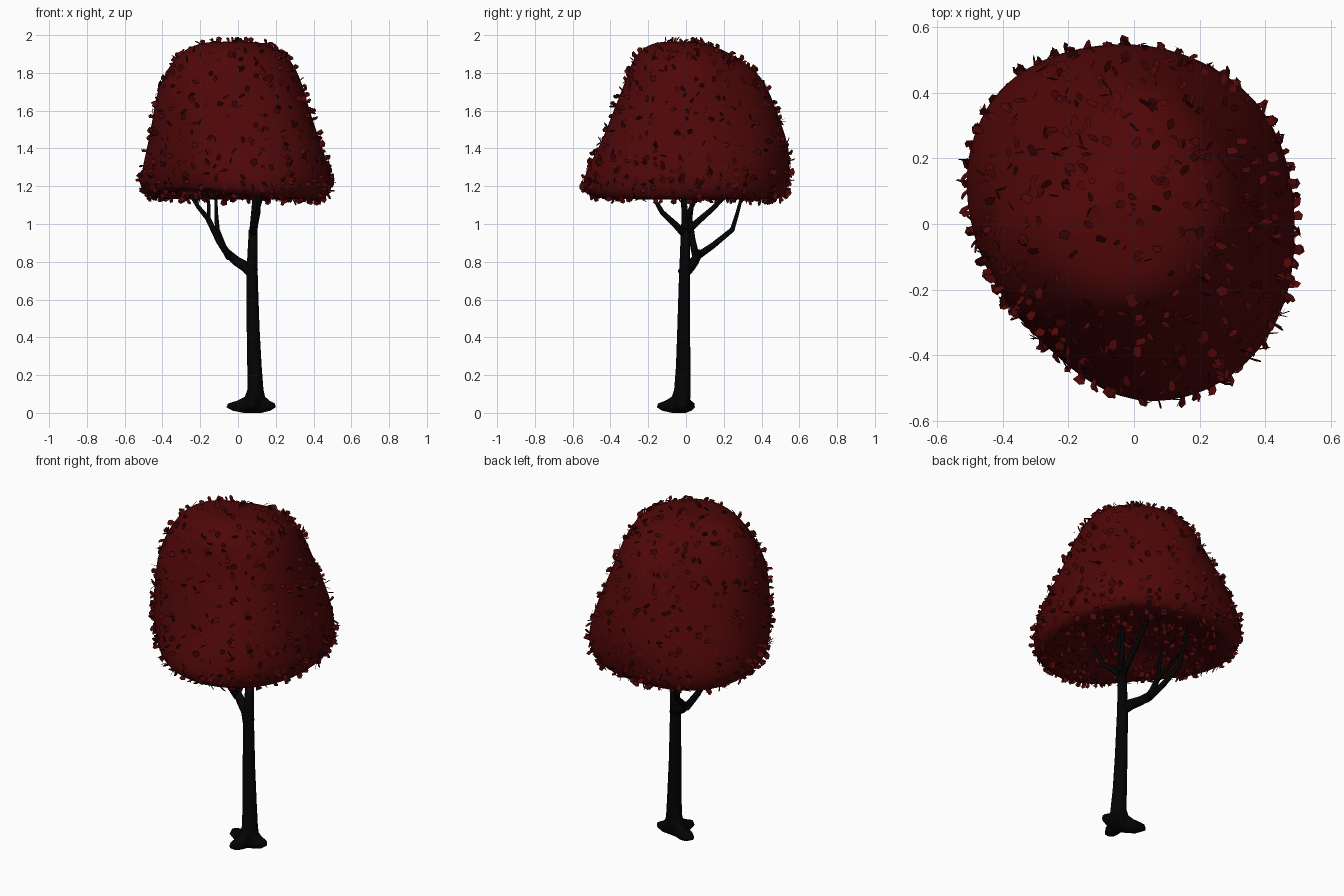
import bpy, bmesh, math, random
from mathutils import Vector

random.seed(4)
if "Cube" in bpy.data.objects:
    bpy.data.objects.remove(bpy.data.objects["Cube"])


def material(name, rgb):
    m = bpy.data.materials.new(name)
    m.use_nodes = True
    m.diffuse_color = (*rgb, 1)
    bsdf = m.node_tree.nodes["Principled BSDF"]
    bsdf.inputs["Base Color"].default_value = (*rgb, 1)
    bsdf.inputs["Roughness"].default_value = 0.9
    return m


bark = material("dark bark", (0.001, 0.001, 0.001))
foliage = material("deep red foliage", (0.077, 0.002, 0.0023))


def finish(bm, name, mat, smooth=True):
    mesh = bpy.data.meshes.new(name)
    bm.to_mesh(mesh)
    bm.free()
    mesh.materials.append(mat)
    obj = bpy.data.objects.new(name, mesh)
    bpy.context.collection.objects.link(obj)
    for p in mesh.polygons:
        p.use_smooth = smooth
    return obj


def loft(rings, name, mat):
    """Skin a stack of equal rings and close both ends."""
    bm = bmesh.new()
    loops = [[bm.verts.new(p) for p in ring] for ring in rings]
    n = len(loops[0])
    for a, b in zip(loops, loops[1:]):
        for i in range(n):
            j = (i + 1) % n
            bm.faces.new((a[i], a[j], b[j], b[i]))
    for loop in (loops[0], loops[-1]):
        centre = bm.verts.new(sum((v.co for v in loop), Vector()) / n)
        for i in range(n):
            bm.faces.new((loop[i], loop[(i + 1) % n], centre))
    bmesh.ops.recalc_face_normals(bm, faces=bm.faces)
    return finish(bm, name, mat)


def branch(name, points, r0, r1, sides=7):
    """Tapered limb along a path."""
    pts = [Vector(p) for p in points]
    rings = []
    for k, p in enumerate(pts):
        t = (pts[min(k + 1, len(pts) - 1)] - pts[max(k - 1, 0)]).normalized()
        u = t.cross(Vector((0.3, 1, 0))).normalized()
        w = t.cross(u)
        r = r0 + (r1 - r0) * k / (len(pts) - 1)
        rings.append([p + r * (u * math.cos(a) + w * math.sin(a))
                      for a in (i * math.tau / sides for i in range(sides))])
    return loft(rings, name, bark)


# Trunk with three flat roots: height, centre x, centre y, radius, root spread
trunk_rows = [(0.0, 0.08, -0.03, 0.02, 0.3), (0.012, 0.08, -0.03, 0.035, 0.75),
              (0.03, 0.08, -0.03, 0.042, 1), (0.05, 0.082, -0.028, 0.045, 0.9),
              (0.065, 0.086, -0.025, 0.046, 0.45), (0.085, 0.09, -0.022, 0.046, 0.1),
              (0.12, 0.092, -0.02, 0.043, 0),
              (0.25, 0.087, -0.015, 0.038, 0), (0.45, 0.08, -0.012, 0.034, 0),
              (0.7, 0.075, -0.008, 0.03, 0), (0.82, 0.076, -0.006, 0.027, 0),
              (0.97, 0.08, -0.004, 0.023, 0)]
roots = [(0.1, 0.08), (2.74, 0.11), (-1.73, 0.085)]


def root_reach(a):
    return sum(length * max(0, math.cos(a - d)) ** 8 for d, length in roots)


SIDES = 36
rings = []
for z, cx, cy, r, spread in trunk_rows:
    ring = []
    for i in range(SIDES):
        a = i * math.tau / SIDES
        d = r + spread * root_reach(a)
        ring.append((cx + d * math.cos(a), cy + d * math.sin(a), z))
    rings.append(ring)
loft(rings, "trunk", bark)

# Side limb with its twigs
branch("side_limb", [(0.08, -0.015, 0.74), (0.04, 0.02, 0.775), (-0.01, 0.045, 0.805),
                     (-0.06, 0.07, 0.85)], 0.034, 0.021)
branch("side_twig_outer", [(-0.04, 0.055, 0.82), (-0.1, 0.035, 0.91), (-0.16, 0.02, 1.03),
                           (-0.21, 0.03, 1.09), (-0.28, 0.04, 1.2)], 0.021, 0.008)
branch("side_twig_outer_fork", [(-0.155, 0.02, 1.01), (-0.155, 0.03, 1.1),
                                (-0.17, 0.04, 1.22)], 0.011, 0.007)
branch("side_twig_back", [(-0.05, 0.06, 0.83), (-0.08, 0.14, 0.885), (-0.11, 0.245, 0.97),
                          (-0.115, 0.27, 1.05), (-0.12, 0.31, 1.2)], 0.02, 0.007)

# Crown limbs above the trunk
branch("leader", [(0.08, -0.004, 0.94), (0.085, -0.005, 1.03), (0.09, -0.01, 1.12),
                  (0.08, -0.01, 1.25)], 0.023, 0.012)
branch("front_limb", [(0.08, -0.004, 0.94), (0.09, -0.06, 1.0), (0.105, -0.125, 1.06),
                      (0.11, -0.16, 1.12), (0.13, -0.2, 1.23)], 0.02, 0.008)
branch("back_limb", [(0.08, -0.004, 0.95), (0.085, 0.06, 1.01), (0.095, 0.14, 1.08),
                     (0.1, 0.19, 1.13), (0.09, 0.24, 1.23)], 0.02, 0.008)
branch("inner_limb", [(0.085, -0.004, 1.0), (0.1, 0.02, 1.07), (0.12, 0.05, 1.13),
                      (0.15, 0.07, 1.23)], 0.016, 0.008)

# Crown: at each height, the reach in eight directions, turning from left to back
rim = (0.49, 0.535, 0.535, 0.595, 0.5, 0.43, 0.555, 0.55)
crown_rows = [(1.22, rim),
              (1.31, (0.47, 0.525, 0.55, 0.57, 0.495, 0.45, 0.515, 0.535)),
              (1.42, (0.43, 0.495, 0.55, 0.52, 0.475, 0.45, 0.445, 0.5)),
              (1.6, (0.375, 0.415, 0.49, 0.41, 0.45, 0.435, 0.38, 0.405)),
              (1.7, (0.35, 0.375, 0.455, 0.35, 0.435, 0.41, 0.33, 0.36)),
              (1.81, (0.315, 0.33, 0.395, 0.28, 0.39, 0.35, 0.3, 0.31)),
              (1.91, (0.25, 0.245, 0.23, 0.21, 0.32, 0.28, 0.26, 0.25)),
              (1.965, (0.13, 0.11, 0.08, 0.12, 0.2, 0.19, 0.17, 0.14))]
# hollow underside, made from the rim drawn inward
under = [(z, tuple(r * s for r in rim))
         for z, s in ((1.205, 0.25), (1.18, 0.55), (1.12, 0.83), (1.14, 0.96))]
rings = []
for z, reach in under + crown_rows:
    ring = []
    for i in range(8):
        r0, r1, r2, r3 = (reach[(i + k) % 8] for k in (-1, 0, 1, 2))
        for step, r in enumerate((r1, (9 * (r1 + r2) - r0 - r3) / 16)):
            a = (i + step / 2) * math.tau / 8
            # the rim lifts a little at the front right
            lift = 0.045 * max(0, -math.cos(a - math.pi / 4)) ** 2 if z < 1.21 else 0
            ring.append((1.025 * r * math.cos(a), 1.025 * r * math.sin(a), z + lift))
    rings.append(ring)
crown = loft(rings, "crown", foliage)
sub = crown.modifiers.new("Soften", "SUBSURF")
sub.levels = sub.render_levels = 2

# Leaves: small ragged chips standing out of the crown surface
bpy.context.view_layer.update()
surface = crown.evaluated_get(bpy.context.evaluated_depsgraph_get()).to_mesh()
spots = [(p.center.copy(), p.normal.copy(), p.area) for p in surface.polygons]
weights = [a * (2 if c.z < 1.3 else 1) for c, n, a in spots]
chip = [(-0.3, -0.3), (0.3, -0.3), (0.5, 0.45), (0.1, 0.75), (-0.4, 0.6)]
bm = bmesh.new()
for centre, normal, area in random.choices(spots, weights, k=1100):
    jitter = Vector([random.uniform(-1, 1) for i in range(3)])
    across = normal.cross(jitter).normalized()
    flat = normal.cross(across)
    tilt = random.uniform(0.15, 1.5)
    along = flat * math.cos(tilt) + normal * math.sin(tilt)
    base = centre + jitter * 0.5 * math.sqrt(area)
    base += normal * (0.003 - jitter.dot(normal) * 0.5 * math.sqrt(area))
    w, h = random.uniform(0.02, 0.04), random.uniform(0.028, 0.046)
    bm.faces.new([bm.verts.new(base + across * w * (x + random.uniform(-0.15, 0.15))
                               + along * h * y) for x, y in chip])
finish(bm, "leaves", foliage, smooth=False)
